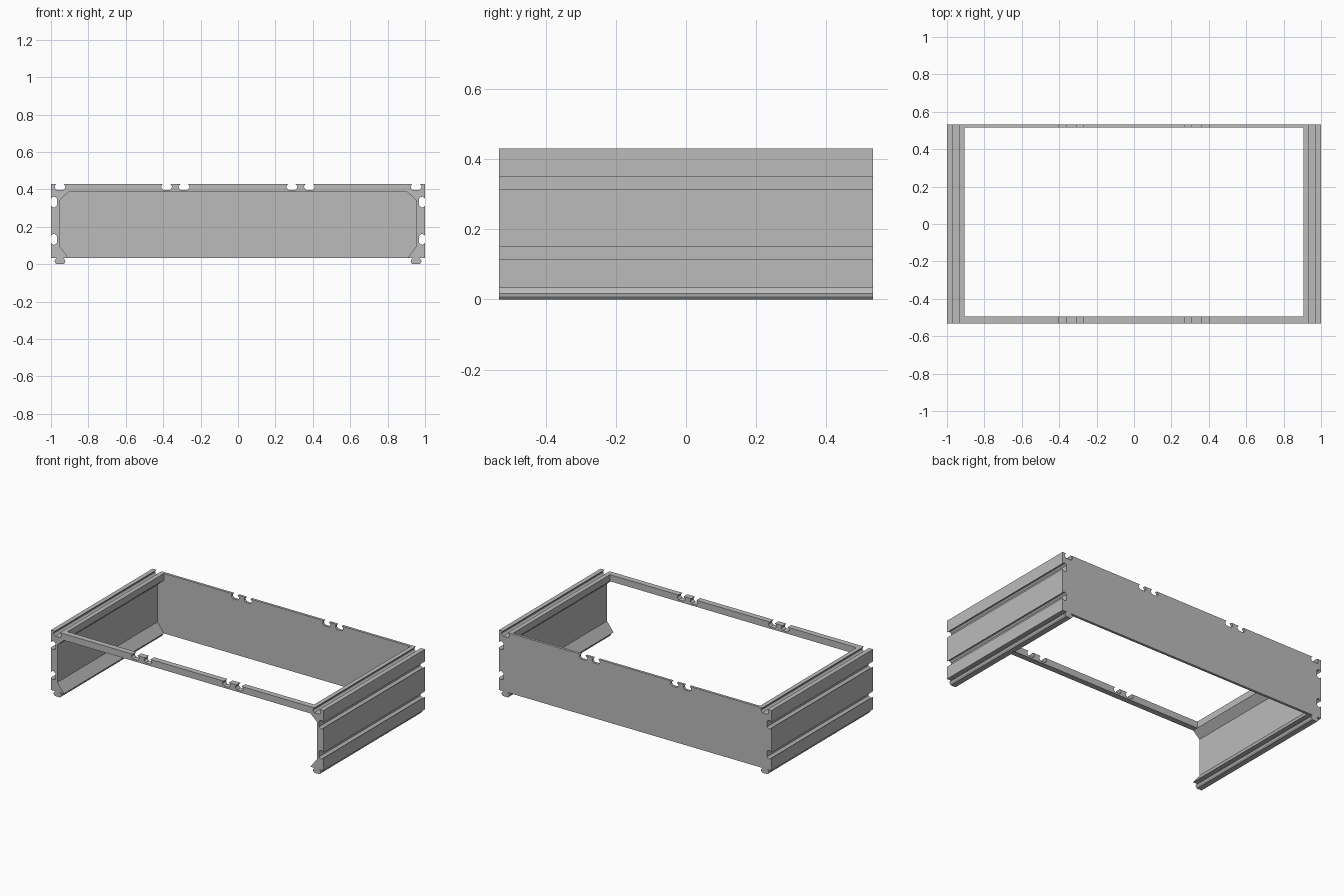
import bpy
import bmesh

old = bpy.data.objects.get("Cube")
if old:
    bpy.data.objects.remove(old, do_unlink=True)

grey = bpy.data.materials.new("plain grey")
grey.use_nodes = True
colour = (0.5, 0.5, 0.5, 1)
grey.diffuse_color = colour
grey.node_tree.nodes["Principled BSDF"].inputs["Base Color"].default_value = colour

DEPTH, TOP, BASE = 0.533, 0.43, 0.032
FLANGE, WALL = 0.905, 0.953        # inner x of the flanges and of the wall
LOW, HIGH, RAIL = 0.095, 0.342, 0.386   # heights of the chamfers


def groove(c):
    """Rounded slot profile: (position along the edge, depth below it)."""
    half = [(0.018, 0), (0.025, 0.007), (0.029, 0.015), (0.027, 0.023), (0.018, 0.032)]
    return [(c - w, d) for w, d in half] + [(c + w, d) for w, d in reversed(half)]


def extrude_profile(name, points, y0, y1):
    """Extrude an x-z outline from y0 to y1."""
    bm = bmesh.new()
    face = bm.faces.new([bm.verts.new((x, y0, z)) for x, z in points])
    result = bmesh.ops.extrude_face_region(bm, geom=[face])
    moved = [v for v in result["geom"] if isinstance(v, bmesh.types.BMVert)]
    bmesh.ops.translate(bm, verts=moved, vec=(0, y1 - y0, 0))
    bmesh.ops.recalc_face_normals(bm, faces=bm.faces)
    mesh = bpy.data.meshes.new(name)
    bm.to_mesh(mesh)
    bm.free()
    mesh.materials.append(grey)
    obj = bpy.data.objects.new(name, mesh)
    bpy.context.collection.objects.link(obj)
    return obj


# Side walls: chamfered flanges, a top groove, two outer grooves and a foot rail
side = [(FLANGE, TOP)]
side += [(x, TOP - d) for x, d in groove(0.952)]
side.append((1, TOP))
for height in (0.332, 0.133):
    side += [(1 - d, z) for z, d in reversed(groove(height))]
side.append((1, BASE))
side += [(x, BASE - d) for x, d in reversed(groove(0.952))]
side += [(FLANGE, BASE), (WALL, LOW), (WALL, HIGH), (FLANGE, RAIL)]
for name, sign in (("left_wall", 1), ("right_wall", -1)):
    extrude_profile(name, [(sign * x, z) for x, z in side], -DEPTH, DEPTH)

# Notched upper edge shared by the front rail and the back panel
top_edge = [(-FLANGE, TOP)]
for c in (-0.382, -0.288, 0.288, 0.382):
    top_edge += [(x, TOP - d) for x, d in groove(c)]
top_edge.append((FLANGE, TOP))

extrude_profile("front_rail", top_edge + [(FLANGE, RAIL), (-FLANGE, RAIL)],
                -DEPTH, -DEPTH + 0.038)

# Back panel fills the opening between the walls
right_edge = [(FLANGE, RAIL), (WALL, HIGH), (WALL, LOW), (FLANGE, BASE)]
left_edge = [(-x, z) for x, z in reversed(right_edge)]
extrude_profile("back_panel", top_edge + right_edge + left_edge, DEPTH - 0.017, DEPTH)
